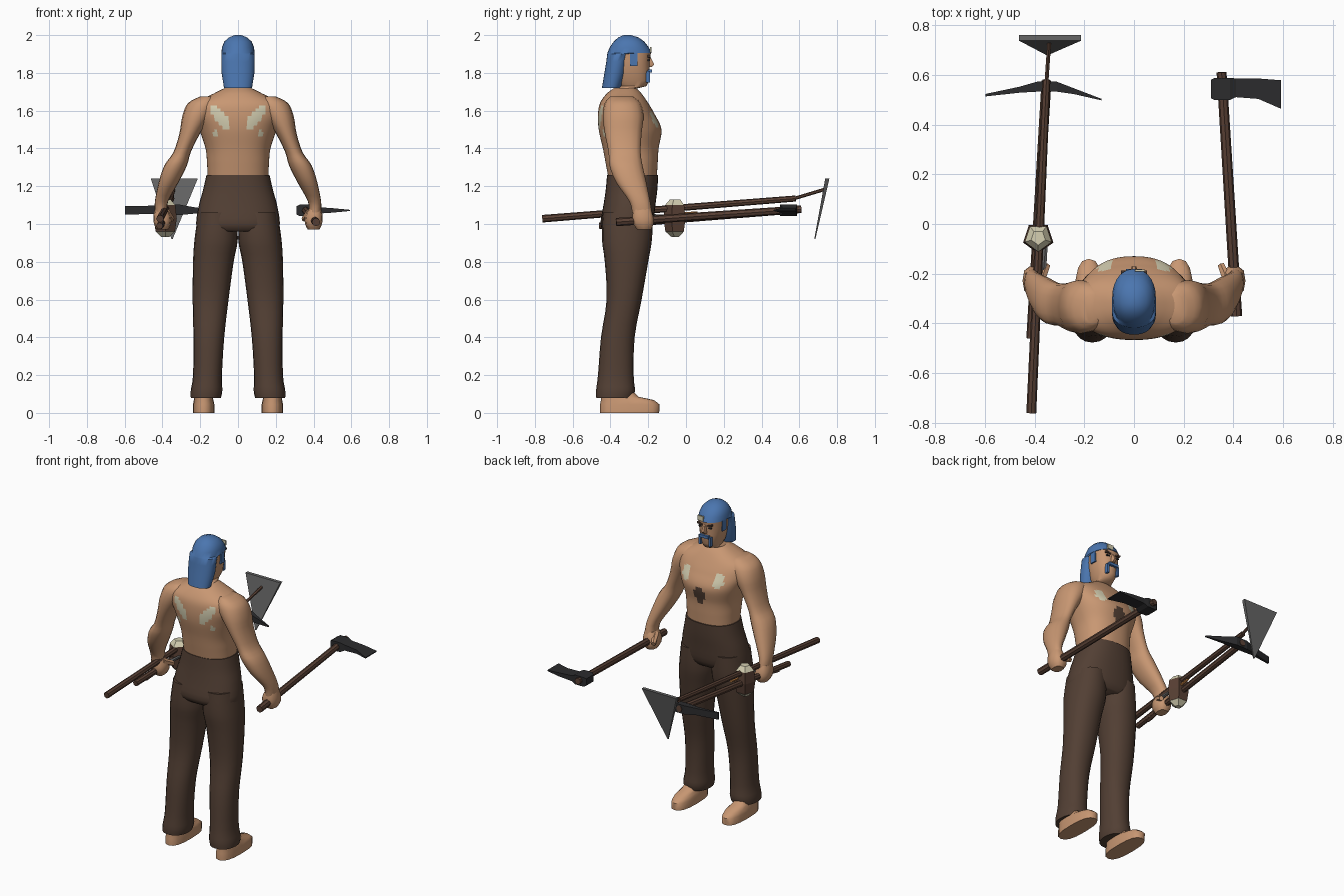
import bpy, bmesh, math
from mathutils import Vector

if "Cube" in bpy.data.objects:
    bpy.data.objects.remove(bpy.data.objects["Cube"])


def material(name, r, g, b):
    m = bpy.data.materials.new(name)
    m.use_nodes = True
    m.diffuse_color = (r, g, b, 1)
    bsdf = m.node_tree.nodes["Principled BSDF"]
    bsdf.inputs["Base Color"].default_value = (r, g, b, 1)
    bsdf.inputs["Roughness"].default_value = 0.8
    return m


SKIN = material("skin", 0.58, 0.31, 0.17)
CLOTH = material("brown cloth", 0.085, 0.05, 0.034)
BLUE = material("blue hair", 0.07, 0.18, 0.43)
CREAM = material("cream", 0.66, 0.62, 0.44)
WOOD = material("brown wood", 0.1, 0.052, 0.035)
IRON = material("dark iron", 0.025, 0.025, 0.027)
STEEL = material("grey steel", 0.13, 0.13, 0.13)
ORANGE = material("orange", 0.6, 0.24, 0.06)


def finish(name, bm, mats, smooth=None, rule=None):
    """Turn a bmesh into an object, colouring faces by a rule."""
    bmesh.ops.recalc_face_normals(bm, faces=bm.faces)
    if rule:
        for f in bm.faces:
            f.material_index = rule(f.calc_center_median())
    mesh = bpy.data.meshes.new(name)
    bm.to_mesh(mesh)
    bm.free()
    for m in mats:
        mesh.materials.append(m)
    ob = bpy.data.objects.new(name, mesh)
    bpy.context.collection.objects.link(ob)
    if smooth:
        bpy.ops.object.select_all(action="DESELECT")
        ob.select_set(True)
        bpy.context.view_layer.objects.active = ob
        bpy.ops.object.shade_smooth_by_angle(angle=math.radians(smooth))
    return ob


def skin_loops(name, loops, mats, smooth=None, rule=None):
    """Bridge equal-length loops of points and cap both ends."""
    bm = bmesh.new()
    rows = [[bm.verts.new(p) for p in loop] for loop in loops]
    n = len(rows[0])
    for a, b in zip(rows, rows[1:]):
        for i in range(n):
            j = (i + 1) % n
            bm.faces.new((a[i], a[j], b[j], b[i]))
    bm.faces.new(rows[0])
    bm.faces.new(rows[-1])
    return finish(name, bm, mats, smooth, rule)


def spline(rows, steps):
    """Catmull-Rom interpolation of table rows."""
    out = []
    for i in range(len(rows) - 1):
        quad = [Vector(rows[min(max(k, 0), len(rows) - 1)]) for k in range(i - 1, i + 3)]
        a, b, c, d = quad
        for s in range(steps):
            t = s / steps
            out.append(b + (c - a) * t / 2 + (a * 2 - b * 5 + c * 4 - d) * t * t / 2
                       + (b * 3 - a - c * 3 + d) * t ** 3 / 2)
    return out + [Vector(rows[-1])]


def body(name, rows, mats, n=20, steps=3, power=2.0, rule=None, side=1, smooth=50):
    """Loft rows of (z, x low, x high, y back, y front)."""
    loops = []
    for z, x0, x1, y0, y1 in (spline(rows, steps) if steps > 1 else rows):
        loop = []
        for i in range(n):
            t = math.tau * i / n
            c, s = math.cos(t), math.sin(t)
            px = math.copysign(abs(c) ** (2 / power), c)
            py = math.copysign(abs(s) ** (2 / power), s)
            loop.append((side * ((x0 + x1) + (x1 - x0) * px) / 2,
                         ((y0 + y1) + (y1 - y0) * py) / 2, z))
        loops.append(loop)
    return skin_loops(name, loops, mats, smooth, rule)


def central(rows):
    return [(z, -w, w, yb, yf) for z, w, yb, yf in rows]


def rod(name, a, b, r1, r2, mat, n=8):
    a, b = Vector(a), Vector(b)
    bm = bmesh.new()
    bmesh.ops.create_cone(bm, cap_ends=True, segments=n, radius1=r1, radius2=r2,
                          depth=(b - a).length)
    turn = (b - a).to_track_quat("Z", "Y").to_matrix()
    for v in bm.verts:
        v.co = turn @ v.co + (a + b) / 2
    return finish(name, bm, [mat], 40 if n > 5 else None)


def box(name, centre, size, mat, tilt=0.0):
    bm = bmesh.new()
    bmesh.ops.create_cube(bm, size=1)
    for v in bm.verts:
        x, y, z = (v.co[i] * size[i] for i in range(3))
        v.co = Vector((x, y, z + tilt * x)) + Vector(centre)
    return finish(name, bm, [mat])


def blade(name, rows, mat):
    """Head lying along x, from rows of (x, y back, y front, z, half height)."""
    skin_loops(name, [[(x, y0, z - h), (x, y1, z - h), (x, y1, z + h), (x, y0, z + h)]
                      for x, y0, y1, z, h in rows], [mat])


# Torso with pale and dark patches
def torso_patch(p):
    x, z = abs(p.x), p.z
    if p.y < -0.36:
        big = ((x - 0.055 - (z - 1.5) * 0.6) / 0.035) ** 2 + ((z - 1.56) / 0.065) ** 2 < 1
        small = math.hypot(x - 0.12, z - 1.48) < 0.017
        return 1 if big or small else 0
    if x / 0.045 + abs(z - 1.45) / 0.075 < 1:
        return 2
    return 1 if math.hypot(x - 0.115, (z - 1.555) * 0.8) < 0.033 else 0


body("torso", central([
    (1.24, .16, -.41, -.155), (1.32, .164, -.425, -.15), (1.40, .172, -.44, -.145),
    (1.50, .205, -.462, -.13), (1.58, .235, -.466, -.165), (1.64, .225, -.455, -.20),
    (1.69, .13, -.42, -.235), (1.72, .07, -.38, -.265)]),
    [SKIN, CREAM, CLOTH], n=72, steps=8, power=2.3, rule=torso_patch)

# Trousers
body("trouser_hips", central([
    (.96, .2, -.43, -.2), (1.0, .222, -.453, -.175), (1.1, .207, -.437, -.162),
    (1.18, .185, -.425, -.152), (1.26, .167, -.418, -.147)]),
    [CLOTH], n=32, power=2.3)

for side, label in ((1, "left"), (-1, "right")):
    body(label + "_trouser_leg", [
        (1.06, .01, .21, -.44, -.175), (.92, .001, .23, -.445, -.18), (.8, .023, .238, -.43, -.2),
        (.6, .05, .24, -.42, -.235), (.4, .073, .236, -.45, -.272), (.2, .085, .238, -.466, -.277),
        (.12, .083, .25, -.476, -.27), (.08, .09, .25, -.475, -.28)],
        [CLOTH], power=2.2, side=side)
    # Bare feet
    body(label + "_foot", [
        (0, .125, .238, -.455, -.142), (.045, .125, .238, -.455, -.14), (.068, .13, .234, -.45, -.17),
        (.085, .135, .23, -.45, -.25), (.14, .14, .22, -.44, -.31)],
        [SKIN], n=16, steps=1, power=2.6, side=side)
    # Arms and fists
    body(label + "_arm", [
        (1.675, .13, .2, -.40, -.28), (1.64, .1, .265, -.43, -.24), (1.57, .14, .295, -.44, -.225),
        (1.48, .2, .31, -.43, -.235), (1.38, .25, .342, -.41, -.24), (1.31, .27, .39, -.405, -.23),
        (1.22, .315, .42, -.37, -.21), (1.12, .37, .44, -.3, -.19), (1.06, .375, .44, -.285, -.18)],
        [SKIN], n=16, power=2.2, side=side)
    body(label + "_fist", [
        (1.08, .375, .44, -.28, -.185), (1.04, .355, .448, -.285, -.172), (1.0, .355, .445, -.28, -.17),
        (.97, .37, .43, -.26, -.185)], [SKIN], n=10, steps=2, power=2.8, side=side)
    rod(label + "_thumb", (side * .38, -.235, 1.06), (side * .35, -.165, 1.025), .022, .015, SKIN, 6)

# Head
body("head", central([
    (1.66, .075, -.39, -.25), (1.715, .064, -.38, -.27), (1.73, .046, -.35, -.21),
    (1.76, .06, -.37, -.195), (1.82, .073, -.38, -.193), (1.86, .079, -.38, -.192),
    (1.905, .081, -.38, -.186)]), [SKIN], n=24, steps=1, power=2.3)
body("hair", central([
    (1.72, .074, -.445, -.345), (1.8, .087, -.432, -.315), (1.86, .088, -.422, -.305),
    (1.9, .088, -.417, -.29), (1.905, .088, -.416, -.181), (1.935, .085, -.404, -.197),
    (1.965, .073, -.383, -.22), (1.987, .05, -.36, -.25), (2.0, .018, -.33, -.29)]),
    [BLUE], n=28, steps=1, power=2.15)
nose = ((1.885, .008, -.187), (1.845, .016, -.166), (1.83, .014, -.18))
body("nose", central([(z, w, -.21, y) for z, w, y in nose]), [SKIN], n=6, steps=1)
box("moustache", (0, -.191, 1.81), (.066, .022, .018), BLUE)
box("forehead_patch", (.025, -.187, 1.922), (.04, .009, .03), CREAM)
for side, label in ((1, "left"), (-1, "right")):
    box(label + "_moustache_end", (side * .036, -.201, 1.78), (.015, .022, .06), BLUE)
    box(label + "_sideburn", (side * .077, -.277, 1.872), (.014, .04, .07), BLUE)
    box(label + "_brow", (side * .034, -.196, 1.885), (.036, .018, .011), CLOTH, side * .2)
    box(label + "_eye", (side * .034, -.199, 1.868), (.022, .016, .008), IRON)

# Axe in the left hand
rod("axe_handle", (.413, -.37, 1.01), (.352, .61, 1.078), .022, .02, WOOD)
blade("axe_head", [
    (.31, .505, .58, 1.072, .022), (.325, .498, .588, 1.072, .03), (.385, .498, .588, 1.072, .03),
    (.41, .51, .585, 1.072, .018), (.5, .503, .585, 1.072, .012), (.592, .463, .578, 1.072, .003)], IRON)

# Hoe in the right hand
rod("hoe_handle", (-.413, -.76, 1.028), (-.352, .58, 1.135), .02, .016, WOOD)
rod("hoe_neck", (-.352, .57, 1.134), (-.34, .74, 1.185), .009, .009, WOOD, 6)
skin_loops("hoe_blade", [
    [(x0, y - d, z), (x1, y - d, z), (x1, y + d, z), (x0, y + d, z)]
    for z, x0, x1, y, d in ((.92, -.352, -.346, .682, .003), (1.24, -.462, -.213, .748, .011))], [STEEL])

# Pick in the right hand
rod("pick_handle", (-.415, -.46, .99), (-.352, .575, 1.075), .018, .02, WOOD)
blade("pick_head", [
    (-.597, .513, .523, 1.072, .022), (-.46, .528, .552, 1.075, .022), (-.39, .532, .572, 1.075, .028),
    (-.31, .532, .572, 1.075, .028), (-.24, .522, .545, 1.072, .018), (-.13, .497, .503, 1.07, .004)], IRON)

# Mallet with pale five-sided ends
levels = ((.93, .02), (.96, .054), (1.03, .064), (1.1, .056), (1.13, .03))
skin_loops("mallet_head", [
    [(-.385 + r * math.sin(math.tau * i / 5 + math.pi), -.055 + r * math.cos(math.tau * i / 5 + math.pi), z)
     for i in range(5)] for z, r in levels],
    [WOOD, CREAM], rule=lambda p: 1 if p.z > 1.105 or p.z < .955 else 0)
rod("mallet_handle", (-.385, -.05, 1.03), (-.41, -.36, .985), .014, .014, WOOD, 6)

# Chisel held beside the mallet
rod("chisel_blade", (-.365, -.2, 1.04), (-.352, -.05, 1.04), .013, .008, STEEL, 6)
rod("chisel_handle", (-.37, -.06, 1.05), (-.365, .06, 1.06), .009, .007, ORANGE, 6)
